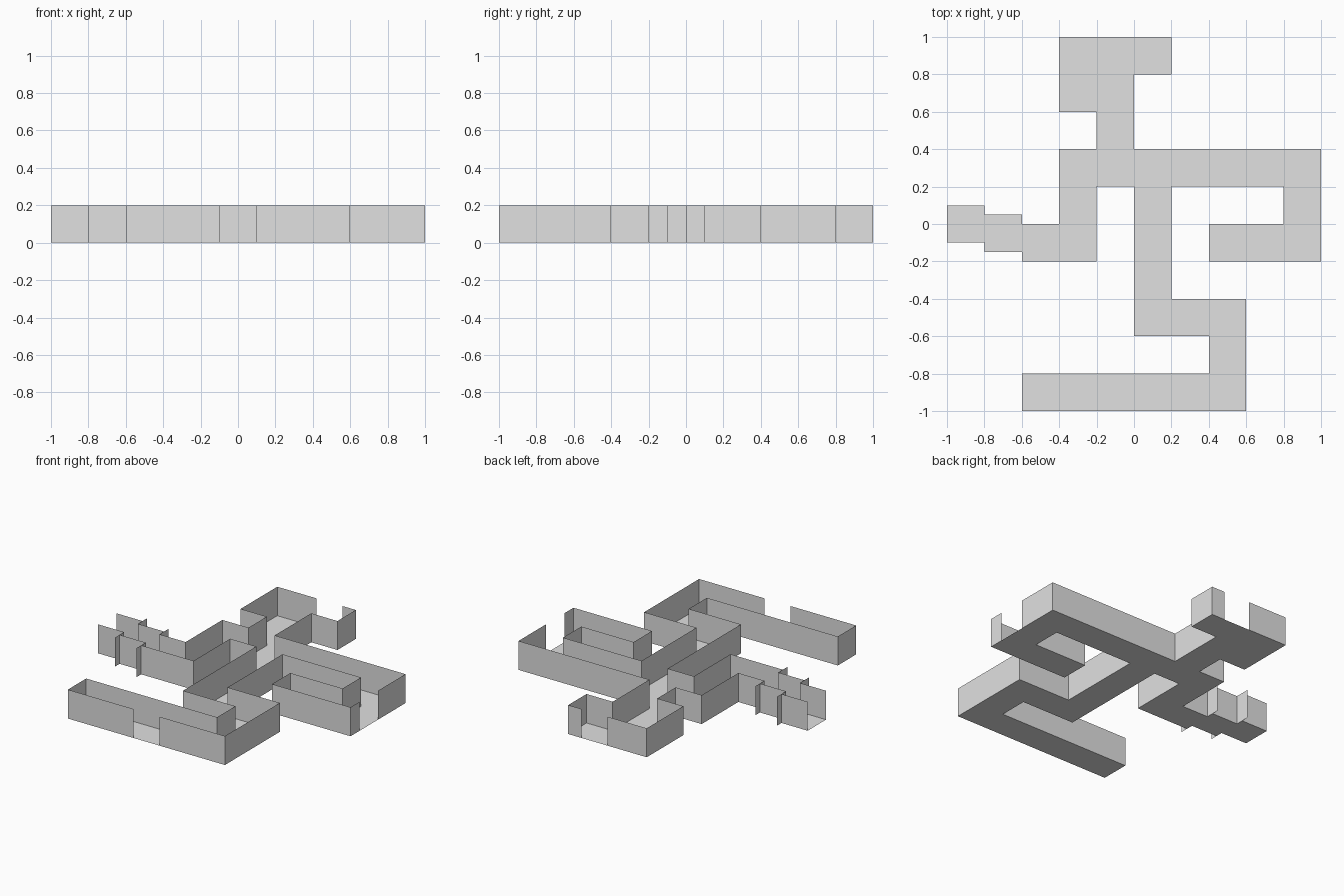
import bpy, bmesh
from mathutils import Vector
from mathutils.geometry import tessellate_polygon

if "Cube" in bpy.data.objects:
    bpy.data.objects.remove(bpy.data.objects["Cube"])

H = 0.2  # wall height

grey = bpy.data.materials.new("plain_grey")
grey.diffuse_color = (0.75, 0.75, 0.75, 1)
grey.use_nodes = True
grey.node_tree.nodes["Principled BSDF"].inputs["Base Color"].default_value = grey.diffuse_color

# Corridor outline, counter-clockwise
outline = [(-.6, -1), (.6, -1), (.6, -.4), (.2, -.4), (.2, .2), (.8, .2),
           (.8, 0), (.4, 0), (.4, -.2), (1, -.2), (1, .4), (0, .4),
           (0, .8), (.2, .8), (.2, 1), (-.4, 1), (-.4, .6), (-.2, .6),
           (-.2, .4), (-.4, .4), (-.4, 0), (-.6, 0), (-.6, .05), (-.8, .05),
           (-.8, .1), (-1, .1), (-1, -.1), (-.8, -.1), (-.8, -.15),
           (-.6, -.15), (-.6, -.2), (-.2, -.2), (-.2, .2), (0, .2),
           (0, -.6), (.4, -.6), (.4, -.8), (-.6, -.8)]

# Outer edges with a central doorway from -0.1 to 0.1: (axis, coordinate)
doorways = {(0, 1), (0, -1), (1, 1), (1, -1)}


def make_object(name, bm):
    bmesh.ops.remove_doubles(bm, verts=bm.verts, dist=1e-5)
    mesh = bpy.data.meshes.new(name)
    bm.to_mesh(mesh)
    bm.free()
    mesh.materials.append(grey)
    obj = bpy.data.objects.new(name, mesh)
    bpy.context.collection.objects.link(obj)


def add_wall(bm, a, b):
    if (Vector(a) - Vector(b)).length < 1e-4:
        return
    corners = [(*a, 0), (*b, 0), (*b, H), (*a, H)]
    bm.faces.new([bm.verts.new(c) for c in corners])


# Floor, filled inside the concave outline and facing up
bm = bmesh.new()
points = [Vector((x, y, 0)) for x, y in outline]
verts = [bm.verts.new(p) for p in points]
for tri in tessellate_polygon([points]):
    a, b, c = (points[i] for i in tri)
    if abs((b - a).cross(c - a).z) < 1e-7:
        continue
    face = bm.faces.new([verts[i] for i in tri])
    face.normal_update()
    if face.normal.z < 0:
        face.normal_flip()
make_object("floor", bm)

# Thin walls along the outline, split at the doorways
bm = bmesh.new()
for a, b in zip(outline, outline[1:] + outline[:1]):
    axis = 0 if a[0] == b[0] else 1
    if (axis, a[axis]) in doorways:
        side = 1 if b[1 - axis] > a[1 - axis] else -1
        ends = []
        for t in (-.1 * side, .1 * side):
            p = [0, 0]
            p[axis], p[1 - axis] = a[axis], t
            ends.append(tuple(p))
        add_wall(bm, a, ends[0])
        add_wall(bm, ends[1], b)
    else:
        add_wall(bm, a, b)
make_object("corridor_walls", bm)

# Door jambs projecting past the stepped passage
bm = bmesh.new()
for x, y in ((-.8, .1), (-.8, -.2), (-.6, .05), (-.6, -.25)):
    add_wall(bm, (x, y), (x, y + .05))
make_object("passage_jambs", bm)
